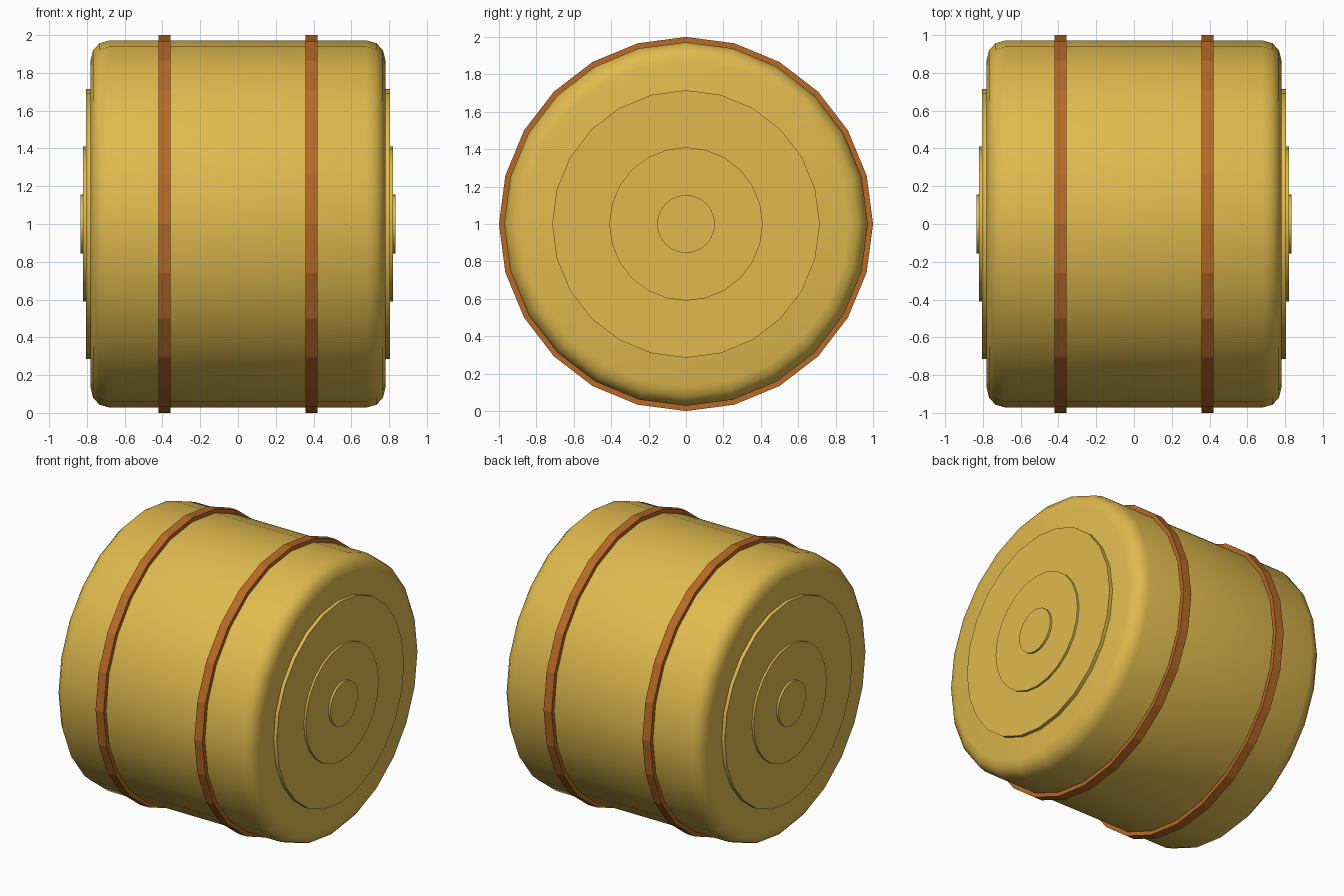
import bpy
import bmesh
from math import sin, cos, tau, radians

SIDES = 24
CENTRE_Z = 1.0

if "Cube" in bpy.data.objects:
    bpy.data.objects.remove(bpy.data.objects["Cube"], do_unlink=True)


def linear(channel):
    c = channel / 255
    return c / 12.92 if c <= 0.04045 else ((c + 0.055) / 1.055) ** 2.4


def make_material(name, rgb):
    colour = (*[linear(c) for c in rgb], 1.0)
    mat = bpy.data.materials.new(name)
    mat.use_nodes = True
    mat.diffuse_color = colour
    bsdf = mat.node_tree.nodes["Principled BSDF"]
    bsdf.inputs["Base Color"].default_value = colour
    bsdf.inputs["Roughness"].default_value = 0.8
    return mat


def lathe(name, profile, mat, ring=False, smooth=True):
    """Turn (x, radius) points about the x axis; capped, or closed as a ring."""
    bm = bmesh.new()
    loops = []
    for x, r in profile:
        loops.append([bm.verts.new((x, r * cos(tau * i / SIDES), r * sin(tau * i / SIDES)))
                      for i in range(SIDES)])
    pairs = list(zip(loops, loops[1:]))
    if ring:
        pairs.append((loops[-1], loops[0]))
    else:
        bm.faces.new(loops[0])
        bm.faces.new(loops[-1])
    for a, b in pairs:
        for i in range(SIDES):
            j = (i + 1) % SIDES
            bm.faces.new((a[i], a[j], b[j], b[i]))
    bmesh.ops.recalc_face_normals(bm, faces=bm.faces)
    mesh = bpy.data.meshes.new(name)
    bm.to_mesh(mesh)
    bm.free()
    mesh.materials.append(mat)
    obj = bpy.data.objects.new(name, mesh)
    obj.location.z = CENTRE_Z
    bpy.context.collection.objects.link(obj)
    if smooth:
        bpy.ops.object.select_all(action="DESELECT")
        obj.select_set(True)
        bpy.context.view_layer.objects.active = obj
        bpy.ops.object.shade_smooth_by_angle(angle=radians(40))
    return obj


straw = make_material("golden straw", (224, 186, 78))
twine = make_material("brown twine", (184, 106, 38))

# Rolled bale with rounded rims
rim = [(0.68, 0.972), (0.733, 0.957), (0.767, 0.92), (0.78, 0.87)]
lathe("bale_body", [(-x, r) for x, r in reversed(rim)] + rim, straw)

for side, sign in (("left", 1), ("right", -1)):
    # Stepped coils on each end
    for coil, radius, outer in (("outer", 0.715, 0.805),
                                ("middle", 0.41, 0.82),
                                ("inner", 0.155, 0.835)):
        lathe(f"{side}_{coil}_coil", [(sign * 0.77, radius), (sign * outer, radius)], straw)

    # Binding strap around the bale
    near, far = sign * 0.357, sign * 0.42
    lathe(f"{side}_strap", [(near, 0.95), (near, 1.0), (far, 1.0), (far, 0.95)],
          twine, ring=True, smooth=False)
